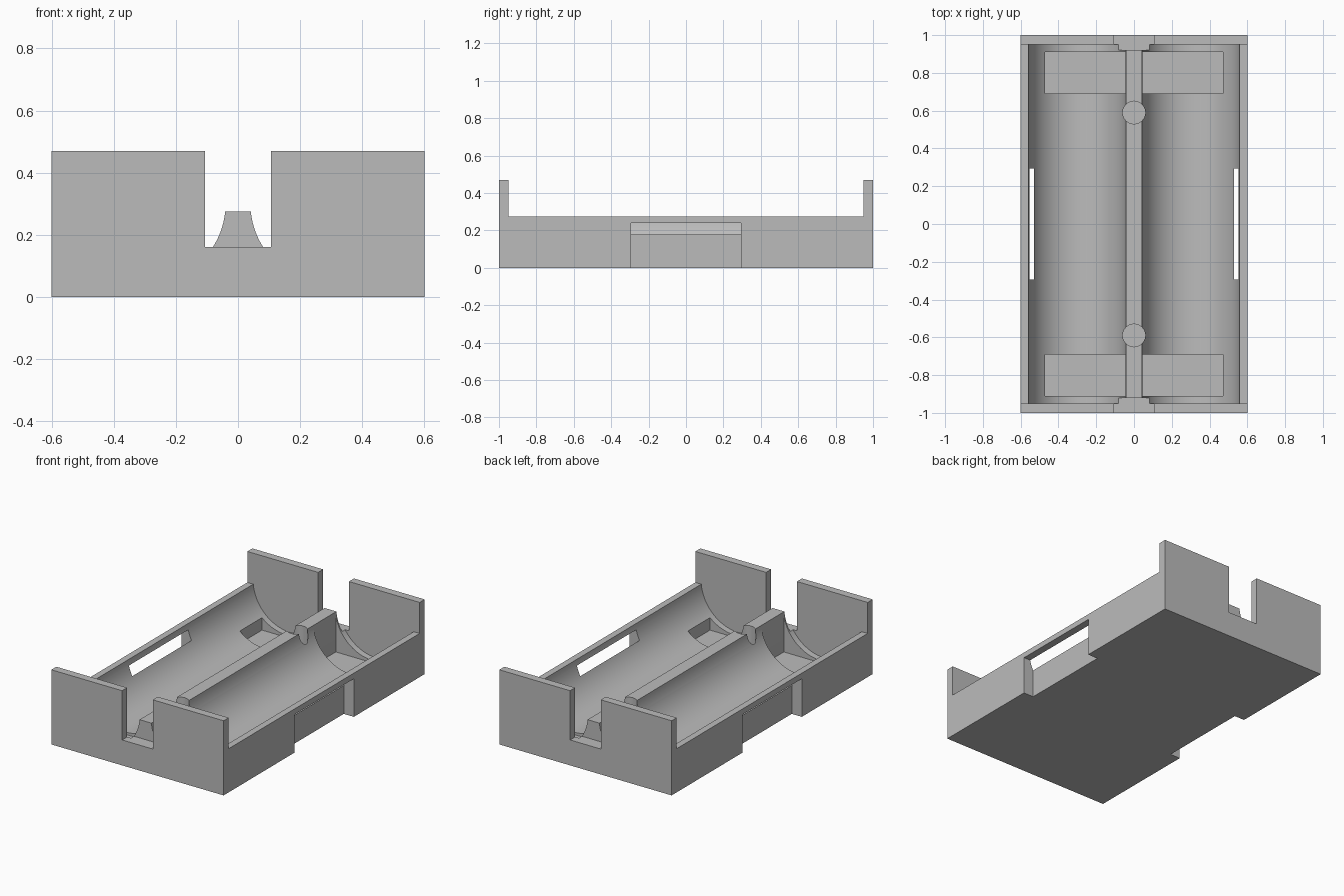
import bpy, bmesh, math
from mathutils import Vector

cube = bpy.data.objects.get("Cube")
if cube:
    bpy.data.objects.remove(cube, do_unlink=True)

# Single plastic colour
grey = bpy.data.materials.new("grey plastic")
grey.use_nodes = True
colour = (0.5, 0.5, 0.5, 1)
grey.diffuse_color = colour
grey.node_tree.nodes["Principled BSDF"].inputs["Base Color"].default_value = colour

WIDTH, LENGTH, WALL = 0.6, 1.0, 0.05     # half width, half length, end thickness
RIM, TOP, NOTCH_Z = 0.275, 0.47, 0.16
BAY_X, BAY_Z, BAY_R = 0.3, 0.3, 0.26     # axis and radius of each round bay


def extrude(name, profile, start, direction):
    """Solid made by sweeping a closed outline along a vector."""
    bm = bmesh.new()
    face = bm.faces.new([bm.verts.new(Vector(p) + Vector(start)) for p in profile])
    swept = bmesh.ops.extrude_face_region(bm, geom=[face])
    verts = [g for g in swept["geom"] if isinstance(g, bmesh.types.BMVert)]
    bmesh.ops.translate(bm, verts=verts, vec=direction)
    bmesh.ops.recalc_face_normals(bm, faces=bm.faces)
    mesh = bpy.data.meshes.new(name)
    bm.to_mesh(mesh)
    bm.free()
    mesh.materials.append(grey)
    obj = bpy.data.objects.new(name, mesh)
    bpy.context.collection.objects.link(obj)
    return obj


def box(name, x0, x1, y0, y1, z0, z1):
    outline = [(x0, 0, z0), (x1, 0, z0), (x1, 0, z1), (x0, 0, z1)]
    return extrude(name, outline, (0, y0, 0), (0, y1 - y0, 0))


def activate(obj):
    bpy.ops.object.select_all(action="DESELECT")
    obj.select_set(True)
    bpy.context.view_layer.objects.active = obj


def cut(target, cutter):
    mod = target.modifiers.new("cut", "BOOLEAN")
    mod.operation = "DIFFERENCE"
    mod.solver = "EXACT"
    mod.object = cutter
    activate(target)
    bpy.ops.object.modifier_apply(modifier=mod.name)
    bpy.data.objects.remove(cutter, do_unlink=True)


# Tray: cross-section with two round bays and a ridge between them
def bay(cx, steps=48):
    start = math.asin((BAY_Z - RIM) / BAY_R)
    points = []
    for i in range(steps + 1):
        a = start + (math.pi - 2 * start) * i / steps
        points.append((cx + BAY_R * math.cos(a), 0, BAY_Z - BAY_R * math.sin(a)))
    return points


section = [(-WIDTH, 0, 0), (WIDTH, 0, 0), (WIDTH, 0, RIM)]
section += bay(BAY_X) + bay(-BAY_X) + [(-WIDTH, 0, RIM)]
inner = LENGTH - WALL
tray = extrude("tray", section, (0, -inner, 0), (0, 2 * inner, 0))

for side in (-1, 1):
    # Open recess in the long side, breaking through into the bay
    xs = sorted((side * 0.53, side * 0.7))
    cut(tray, box("recess_cutter", *xs, -0.295, 0.295, -0.1, 0.24))
    for end in (-1, 1):
        # Contact pocket in the bay floor
        xs = sorted((side * 0.044, side * 0.47))
        ys = sorted((end * 0.69, end * 0.91))
        cut(tray, box("pocket_cutter", *xs, *ys, 0.025, 0.4))

for end in (-1, 1):
    # Ridge stops short of the end wall
    ys = sorted((end * 0.92, end * 1.1))
    cut(tray, box("ridge_end_cutter", -0.107, 0.107, *ys, NOTCH_Z, 0.6))
    # Screw hole sunk into the ridge
    circle = [(0.06 * math.cos(math.tau * i / 48), 0.06 * math.sin(math.tau * i / 48), 0)
              for i in range(48)]
    cut(tray, extrude("hole_cutter", circle, (0, end * 0.59, NOTCH_Z), (0, 0, 0.3)))

activate(tray)
bpy.ops.object.shade_smooth_by_angle(angle=math.radians(25))

# End walls with a central notch
half = [(WIDTH, 0, 0), (WIDTH, 0, TOP), (0.107, 0, TOP), (0.107, 0, NOTCH_Z)]
outline = half + [(-x, y, z) for x, y, z in reversed(half)]
for name, y in (("front_wall", -LENGTH), ("back_wall", inner)):
    extrude(name, outline, (0, y, 0), (0, WALL, 0))
